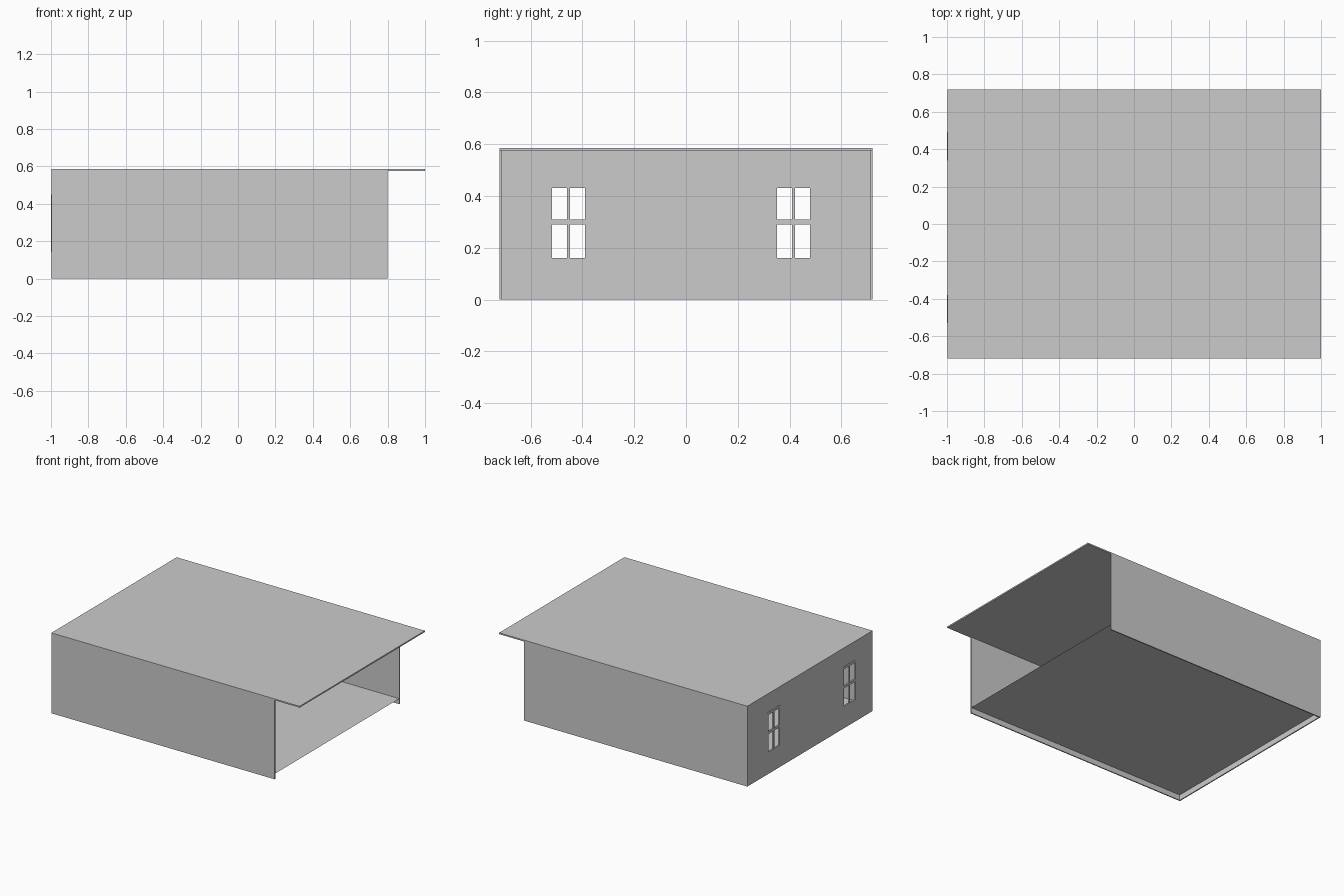
import bpy, bmesh

if "Cube" in bpy.data.objects:
    bpy.data.objects.remove(bpy.data.objects["Cube"])

W, T, H = 0.72, 0.008, 0.585      # half depth, wall thickness, height
RB = 0.575                        # underside of roof
FRONT = 0.80                      # open end of the walls


def boxes(name, extents):
    """One object made of axis-aligned boxes (x0, x1, y0, y1, z0, z1)."""
    bm = bmesh.new()
    for x0, x1, y0, y1, z0, z1 in extents:
        geo = bmesh.ops.create_cube(bm, size=1.0)
        for v in geo["verts"]:
            v.co.x = x1 if v.co.x > 0 else x0
            v.co.y = y1 if v.co.y > 0 else y0
            v.co.z = z1 if v.co.z > 0 else z0
    me = bpy.data.meshes.new(name)
    bm.to_mesh(me)
    bm.free()
    ob = bpy.data.objects.new(name, me)
    bpy.context.collection.objects.link(ob)
    return ob


# Roof slab overhanging the open end
boxes("roof", [(-0.998, 1.0, -W, W, RB, H)])

# Side walls
for label, s in (("front", -1), ("back", 1)):
    a, b = sorted((s * W, s * (W - T)))
    boxes(label + "_side_wall", [(-0.998, FRONT, a, b, 0, RB)])

# Thin floor sheet, slightly raised
me = bpy.data.meshes.new("floor")
bm = bmesh.new()
bm.faces.new([bm.verts.new((x, y, 0.04)) for x, y in
              ((-0.99, -W + T), (FRONT, -W + T), (FRONT, W - T), (-0.99, W - T))])
bm.to_mesh(me)
bm.free()
bpy.context.collection.objects.link(bpy.data.objects.new("floor", me))

# End wall, pieced around the two window openings
Z0, Z1 = 0.143, 0.449
windows = [(-0.53, -0.379), (0.34, 0.491)]
X0, X1 = -0.998, -0.998 + T
yi = W - T
pieces = [(X0, X1, -yi, yi, 0, Z0), (X0, X1, -yi, yi, Z1, RB)]
edges = [-yi] + [y for w in windows for y in w] + [yi]
for y0, y1 in zip(edges[::2], edges[1::2]):
    pieces.append((X0, X1, y0, y1, Z0, Z1))
boxes("end_wall", pieces)

# Window frames with a cross of glazing bars
FX0, FX1 = -1.0, -0.988
SIDE, RAIL, BAR = 0.012, 0.018, 0.011
for i, (y0, y1) in enumerate(windows):
    c, zc = (y0 + y1) / 2, 0.30
    boxes("window_frame_%d" % (i + 1), [
        (FX0, FX1, y0, y0 + SIDE, Z0, Z1),
        (FX0, FX1, y1 - SIDE, y1, Z0, Z1),
        (FX0, FX1, y0 + SIDE, y1 - SIDE, Z0, Z0 + RAIL),
        (FX0, FX1, y0 + SIDE, y1 - SIDE, Z1 - RAIL, Z1),
        (FX0, FX1, y0 + SIDE, y1 - SIDE, zc - 0.009, zc + 0.009),
        (FX0, FX1, c - BAR / 2, c + BAR / 2, Z0 + RAIL, zc - 0.009),
        (FX0, FX1, c - BAR / 2, c + BAR / 2, zc + 0.009, Z1 - RAIL),
    ])
